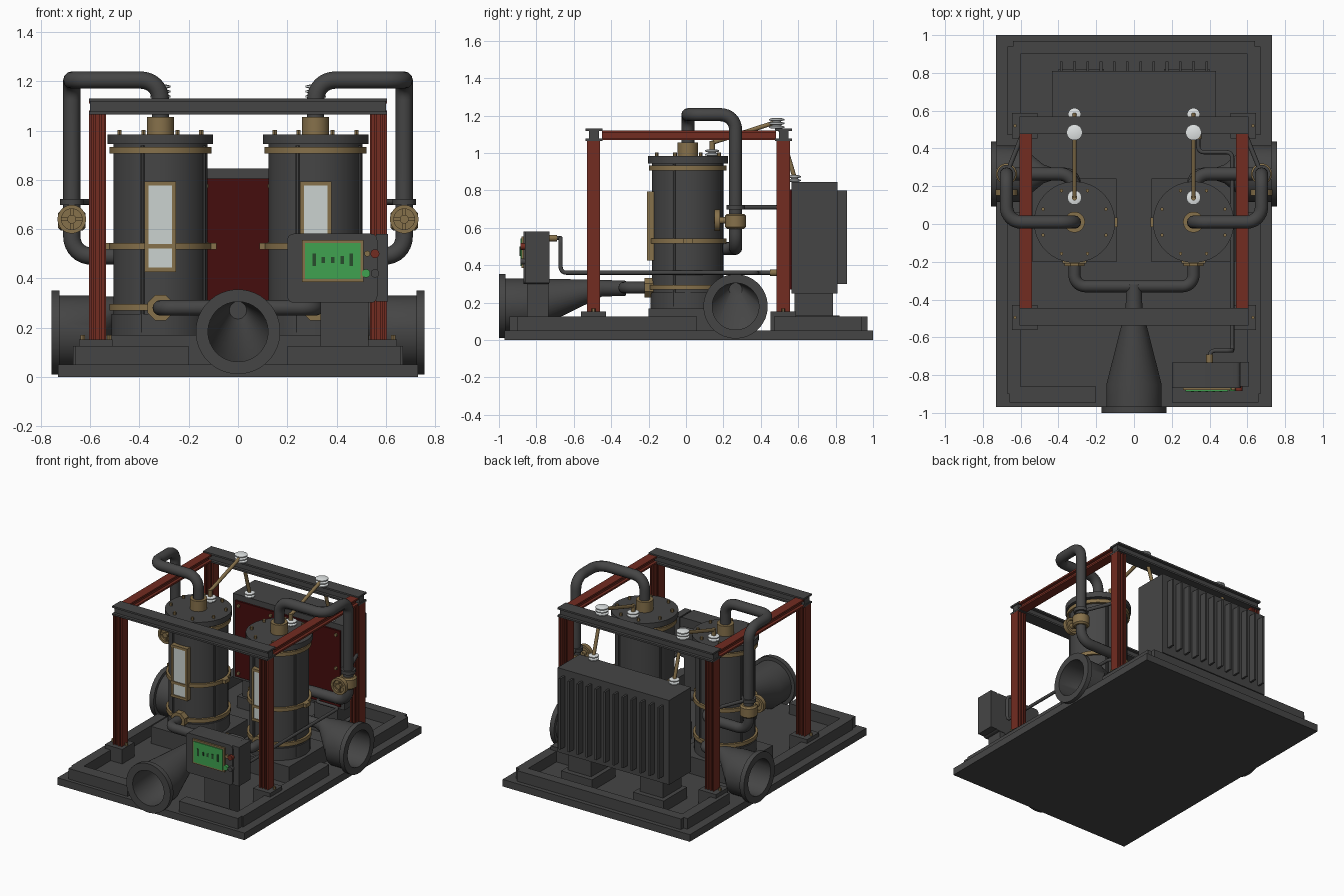
import bpy, bmesh, math
from mathutils import Vector, Matrix

if "Cube" in bpy.data.objects:
    bpy.data.objects.remove(bpy.data.objects["Cube"])


def material(name, *rgb):
    m = bpy.data.materials.new(name)
    m.use_nodes = True
    m.diffuse_color = (*rgb, 1)
    m.node_tree.nodes["Principled BSDF"].inputs["Base Color"].default_value = (*rgb, 1)
    return m


GREY = material("dark grey metal", .06, .06, .06)
RED = material("red paint", .17, .025, .015)
MAROON = material("maroon panel", .06, .004, .004)
BRASS = material("brass", .24, .165, .07)
GLASS = material("pale glass", .6, .65, .63)
WHITE = material("white ceramic", .75, .78, .78)
GREEN = material("green screen", .05, .36, .08)
INK = material("dark green marks", .02, .07, .025)


def finish(name, bm, mat, smooth=True):
    bmesh.ops.recalc_face_normals(bm, faces=bm.faces)
    me = bpy.data.meshes.new(name)
    bm.to_mesh(me)
    bm.free()
    me.materials.append(mat)
    if smooth:
        me.shade_smooth()
        me.set_sharp_from_angle(angle=math.radians(35))
    ob = bpy.data.objects.new(name, me)
    bpy.context.collection.objects.link(ob)
    return ob


def box(name, x, y, z, mat=GREY):
    """Box from three (low, high) ranges."""
    bm = bmesh.new()
    bmesh.ops.create_cube(bm, size=1)
    for v in bm.verts:
        v.co = [(r[0] + r[1]) / 2 + c * (r[1] - r[0]) for r, c in zip((x, y, z), v.co)]
    return finish(name, bm, mat, False)


def span(c, half):
    return (c - half, c + half)


def loft(name, axis, rings, mat=GREY, sides=32):
    """Skin round rings, each (centre, radius), facing along the axis."""
    rot = Vector(axis).to_track_quat('Z', 'Y')
    bm = bmesh.new()
    loops = []
    for c, r in rings:
        loops.append([bm.verts.new(Vector(c) + rot @ Vector((r * math.cos(a), r * math.sin(a), 0)))
                      for a in (math.tau * (i + .5) / sides for i in range(sides))])
    for a, b in zip(loops, loops[1:]):
        for i in range(sides):
            j = (i + 1) % sides
            bm.faces.new((a[i], a[j], b[j], b[i]))
    bm.faces.new(loops[0])
    bm.faces.new(loops[-1])
    return finish(name, bm, mat)


def rod(name, a, b, r, mat=GREY, sides=24):
    return loft(name, Vector(b) - Vector(a), [(a, r), (b, r)], mat, sides)


def pipe(name, points, r, bend, mat=GREY):
    """Round pipe through points with filleted corners."""
    pts = [Vector(p) for p in points]
    path = [pts[0]]
    for a, b, c in zip(pts, pts[1:], pts[2:]):
        p, q = b + (a - b).normalized() * bend, b + (c - b).normalized() * bend
        for i in range(9):
            t = i / 8
            path.append(b + (p - b) * (1 - t) ** 1.8 + (q - b) * t ** 1.8)
    path.append(pts[-1])
    cu = bpy.data.curves.new(name, 'CURVE')
    cu.dimensions = '3D'
    cu.bevel_depth, cu.bevel_resolution, cu.use_fill_caps = r, 4, True
    sp = cu.splines.new('POLY')
    sp.points.add(len(path) - 1)
    for v, p in zip(sp.points, path):
        v.co = (*p, 1)
    tmp = bpy.data.objects.new(name, cu)
    bpy.context.collection.objects.link(tmp)
    bpy.context.view_layer.update()
    bm = bmesh.new()
    bm.from_mesh(tmp.to_mesh())
    tmp.to_mesh_clear()
    bpy.data.objects.remove(tmp)
    return finish(name, bm, mat)


def insulator(name, x, y, z, r, discs):
    """Stack of ceramic sheds."""
    rings = []
    for i in range(discs):
        h = z + i * .02
        rings += [((x, y, h), r * .55), ((x, y, h + .005), r), ((x, y, h + .012), r), ((x, y, h + .017), r * .55)]
    loft(name, (0, 0, 1), rings, WHITE, 20)


# Base and raised rim
box("base_plate", span(0, .73), (-.97, 1), (0, .05))
RIM = (.05, .125)
box("rim_back", span(0, .64), (.9, .97), RIM)
for s, side in ((-1, "right"), (1, "left")):
    sx = lambda a, b: tuple(sorted((s * a, s * b)))
    box(side + "_rim_front", sx(.2, .66), (-.945, -.86), RIM)
    box(side + "_rim_side_front", sx(.6, .67), (-.9, .06), RIM)
    box(side + "_rim_side_back", sx(.6, .67), (.47, .94), RIM)

    # Frame posts, feet and side beams
    for y, end in ((-.495, "front"), (.52, "back")):
        n = f"{side}_{end}_post"
        box(n + "_foot", sx(.51, .645), span(y, .067), (.05, .152))
        box(n + "_web", sx(.535, .605), span(y, .008), (.15, 1.066), RED)
        for x in (.54, .559, .581, .6):
            box(n + "_flange", span(s * x, .005), span(y, .035), (.15, 1.066), RED)
        for x in (.523, .63):
            rod(n + "_bolt", (s * x, y, .15), (s * x, y, .17), .01, BRASS, 6)
    box(side + "_beam_web", span(s * .573, .012), (-.45, .48), (1.07, 1.12), RED)
    for z in (1.075, 1.115):
        box(side + "_beam_flange", span(s * .573, .032), (-.45, .48), span(z, .006), RED)

    # Tank: block, body, lid
    cx, cy = s * .315, .01
    n = side + "_tank"
    at = lambda z: (cx, cy, z)
    box(n + "_block", span(cx, .222), span(cy + .01, .22), (.05, .17))
    loft(n + "_body", (0, 0, 1), [(at(.17), .2), (at(.255), .2), (at(.255), .192), (at(.945), .192)], GREY, 40)
    rod(n + "_lid", at(.945), at(.983), .215, GREY, 40)
    for z in (.282, .53, .92):
        rod(n + "_band", at(z - .013), at(z + .013), .208, BRASS, 40)
    for d in (-.215, .215):
        box(n + "_band_ear", span(cx + d, .012), span(cy, .025), span(.53, .013), BRASS)
    for i in range(8):
        a = math.tau * (i + .5) / 8
        d = Vector((math.cos(a), math.sin(a), 0))
        p = Vector((cx, cy, .98)) + d * .18
        rod(n + "_lid_bolt", p, p + Vector((0, 0, .022)), .01, BRASS, 6)
        if i % 2:
            q = Vector((cx, cy, .18)) + d * .192
            rod(n + "_seam", q, q + Vector((0, 0, .76)), .009, GREY, 8)

    # Sight glass
    box(n + "_glass", span(cx, .052), (-.203, -.17), (.44, .78), GLASS)
    for d in (-.056, .056):
        box(n + "_glass_frame_side", span(cx + d, .008), (-.208, -.15), (.428, .792), BRASS)
    for z in (.435, .53, .785):
        box(n + "_glass_frame_bar", span(cx, .064), (-.209, -.15), span(z, .009), BRASS)

    # Overhead pipe, valve and clamp
    rod(n + "_neck", at(.98), at(1.056), .055, BRASS)
    px, py = s * .675, .265
    pipe(side + "_riser_pipe", [at(1), at(1.205), (px, cy, 1.205), (px, py, 1.205), (px, py, .49),
                                (cx, py, .49), (cx, .12, .49)], .035, .08)
    loft(side + "_valve", (0, 0, 1), [((px, py, z), r) for z, r in
         ((.595, .045), (.605, .056), (.665, .056), (.675, .045))], BRASS)
    rod(side + "_valve_stem", (px, py, .64), (px, .15, .64), .018, BRASS)
    bm = bmesh.new()
    for k in range(2):
        bmesh.ops.create_cube(bm, size=1, matrix=Matrix.Translation((px, .165, .64))
                              @ Matrix.Rotation(math.pi * k / 2, 4, 'Y') @ Matrix.Diagonal((.1, .012, .014, 1)))
    finish(side + "_wheel_spokes", bm, BRASS, False)
    loft(side + "_wheel_rim", (0, 1, 0), [((px, y, .64), r) for y, r in
         ((.17, .042), (.152, .042), (.152, .058), (.182, .058), (.182, .042), (.17, .042))], BRASS)
    rod(side + "_pipe_clamp", (px, py, .698), (px, py, .722), .048)
    pipe(side + "_clamp_arm", [(px, py, .71), (s * .58, .5, .71)], .012, .01)

    # Side inlet with open flange, reducing to the tank
    loft(side + "_inlet", (1, 0, 0), [((s * x, py, z), r) for x, z, r in (
        (.5, .27, .035), (.6, .18, .125), (.758, .18, .125), (.758, .18, .172), (.724, .18, .172),
        (.724, .18, .15), (.6, .18, .15), (.48, .275, .05), (.44, .275, .036))], GREY, 40)
    pipe(side + "_inlet_pipe", [(s * .5, py, .275), (cx, py, .275), (cx, .12, .275)], .033, .05)

    # Front branch pipe and collar
    pipe(side + "_branch_pipe", [(0, -.33, .28), (cx, -.33, .28), (cx, -.15, .28)], .032, .06)
    rod(side + "_branch_collar", (cx, -.222, .28), (cx, -.17, .28), .056, BRASS, 8)

    # Insulators and conductors
    insulator(n + "_insulator", cx, .14, .983, .038, 2)
    rod(n + "_terminal", (cx, .14, 1.02), (cx, .14, 1.065), .015, BRASS, 12)
    insulator(side + "_beam_insulator", cx, .485, 1.13, .042, 3)
    insulator(side + "_cabinet_insulator", cx, .58, .845, .034, 2)
    rod(side + "_upper_conductor", (cx, .14, 1.055), (cx, .48, 1.165), .012, BRASS, 12)
    rod(side + "_lower_conductor", (cx, .58, .87), (cx, .5, 1.14), .012, BRASS, 12)

# Front and back cross beams
for y, end in ((-.492, "front"), (.522, "back")):
    box(end + "_beam_web", span(0, .6), span(y, .026), (1.066, 1.13))
    for z in (1.071, 1.124):
        box(end + "_beam_flange", span(0, .606), span(y, .046), span(z, .006))

# Front outlet with eccentric reducer
loft("front_outlet", (0, 1, 0), [((0, y, z), r) for y, z, r in (
    (-.46, .27, .035), (-.85, .183, .122), (-1, .183, .122), (-1, .183, .172), (-.965, .183, .172),
    (-.965, .183, .147), (-.85, .183, .147), (-.45, .277, .045), (-.32, .277, .04))], GREY, 40)

# Finned cabinet
box("cabinet_body", span(0, .435), (.565, .81), (.25, .845))
box("cabinet_front_panel", span(0, .41), (.552, .566), (.27, .805), MAROON)
for x in (-.38, -.13, .13, .38):
    for z in (.3, .54, .775):
        rod("panel_bolt", (x, .555, z), (x, .54, z), .012, BRASS, 6)
for i in range(12):
    box("cabinet_fin", span(-.385 + .07 * i, .007), (.8, .86), (.3, .8))
for x in (-.28, .28):
    box("cabinet_leg", span(x, .09), (.58, .785), (.05, .26))
    box("cabinet_leg_foot", span(x, .12), (.56, .82), (.05, .13))

# Control box
bm = bmesh.new()
bmesh.ops.create_cube(bm, size=1, matrix=Matrix.Translation((.383, -.8, .441)) @ Matrix.Diagonal((.365, .135, .28, 1)))
edges = [e for e in bm.edges if abs(e.verts[0].co.y - e.verts[1].co.y) > .1]
bmesh.ops.bevel(bm, geom=edges, offset=.025, segments=4, affect='EDGES', profile=.5)
finish("control_box", bm, GREY)
box("control_side_plate", (.56, .61), (-.86, -.73), (.305, .58))
box("control_stand", (.335, .53), (-.85, -.735), (.05, .31))
box("screen_frame", (.26, .51), (-.88, -.86), (.385, .555), BRASS)
box("screen", (.272, .498), (-.886, -.87), (.397, .543), GREEN)
for x, h in ((.31, .025), (.347, .012), (.385, .012), (.423, .016), (.46, .025)):
    box("screen_mark", span(x, .007), (-.889, -.88), span(.475, h), INK)
rod("green_button", (.52, -.885, .42), (.52, -.86, .42), .017, GREEN)
rod("red_button", (.556, -.885, .5), (.556, -.85, .5), .018, RED)
rod("brass_button", (.525, -.88, .5), (.525, -.86, .5), .012, BRASS)
rod("grey_button", (.556, -.885, .42), (.556, -.85, .42), .017)

# Cable conduit from the control box to the cabinet
rod("conduit_gland", (.4, -.74, .545), (.4, -.69, .545), .018, BRASS)
pipe("conduit", [(.4, -.72, .545), (.4, -.67, .545), (.52, -.67, .545), (.52, -.67, .36),
                 (.52, .38, .36), (.34, .38, .36), (.34, .57, .36)], .011, .03)
rod("conduit_fitting", (.34, .45, .36), (.34, .49, .36), .018, BRASS)
